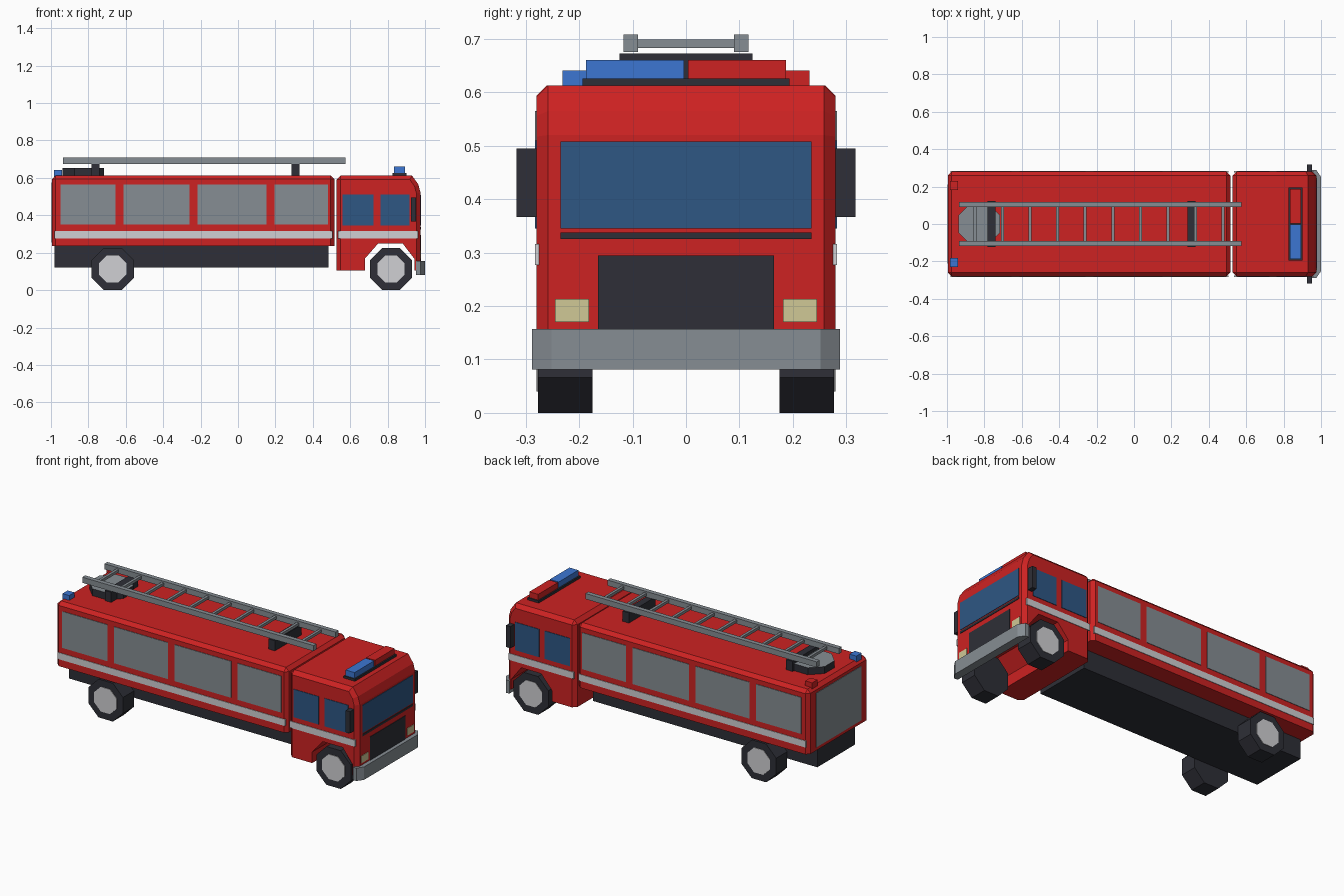
import bpy, bmesh, math
from mathutils import Matrix

if "Cube" in bpy.data.objects:
    bpy.data.objects.remove(bpy.data.objects["Cube"])


def material(name, *srgb):
    lin = [((c / 255 + 0.055) / 1.055) ** 2.4 for c in srgb] + [1.0]
    m = bpy.data.materials.new(name)
    m.use_nodes = True
    m.diffuse_color = lin
    m.node_tree.nodes["Principled BSDF"].inputs["Base Color"].default_value = lin
    return m


RED = material("fire red", 205, 34, 34)
DARK = material("dark rubber", 46, 47, 55)
GREY = material("metal grey", 134, 141, 147)
WHITE = material("pale stripe", 208, 208, 211)
GLASS = material("window blue", 46, 87, 132)
BLUE = material("signal blue", 60, 118, 210)
CREAM = material("headlight cream", 208, 200, 150)


def finish(name, bm, *mats):
    bmesh.ops.recalc_face_normals(bm, faces=bm.faces)
    mesh = bpy.data.meshes.new(name)
    bm.to_mesh(mesh)
    bm.free()
    for m in mats:
        mesh.materials.append(m)
    ob = bpy.data.objects.new(name, mesh)
    bpy.context.collection.objects.link(ob)
    return ob


def box(name, mat, x, y, z, chamfer=0):
    """Box from three (low, high) ranges, optionally chamfered except at the bottom."""
    bm = bmesh.new()
    bmesh.ops.create_cube(bm, size=1)
    for v in bm.verts:
        v.co = [r[0] if c < 0 else r[1] for c, r in zip(v.co, (x, y, z))]
    if chamfer:
        edges = [e for e in bm.edges if max(v.co.z for v in e.verts) > z[0] + 0.01]
        bmesh.ops.bevel(bm, geom=edges, offset=chamfer, segments=1, affect='EDGES')
    return finish(name, bm, mat)


def prism(points, offset):
    """Flat outline extruded along an offset."""
    bm = bmesh.new()
    face = bm.faces.new([bm.verts.new(p) for p in points])
    new = bmesh.ops.extrude_face_region(bm, geom=[face])["geom"]
    bmesh.ops.translate(bm, vec=offset, verts=[g for g in new if isinstance(g, bmesh.types.BMVert)])
    return bm


def octagon(name, mats, apothem, depth, turn, centre):
    """Flat-sided eight-sided drum; a second material goes on its upper face."""
    r = apothem / math.cos(math.pi / 8)
    bm = bmesh.new()
    bmesh.ops.create_cone(bm, cap_ends=True, segments=8, radius1=r, radius2=r, depth=depth)
    bmesh.ops.rotate(bm, verts=bm.verts, matrix=Matrix.Rotation(math.pi / 8, 3, 'Z'))
    # make sure the drum rests on a flat side
    if max(v.co.x for v in bm.verts) > apothem + 0.001:
        bmesh.ops.rotate(bm, verts=bm.verts, matrix=Matrix.Rotation(math.pi / 8, 3, 'Z'))
    if len(mats) > 1:
        for f in bm.faces:
            f.material_index = int(f.calc_center_median().z > depth * 0.4)
    bmesh.ops.rotate(bm, verts=bm.verts, matrix=Matrix.Rotation(turn, 3, 'X'))
    bmesh.ops.translate(bm, verts=bm.verts, vec=centre)
    return finish(name, bm, *mats)


HALF = 0.28          # half the width of the bodywork
SIDES = (("left", 1), ("right", -1))


def span(side, a, b):
    return tuple(sorted((side * a, side * b)))


# Rear body and chassis
box("rear_body", RED, (-0.995, 0.515), (-HALF, HALF), (0.235, 0.613), 0.02)
box("chassis", DARK, (-0.98, 0.485), (-0.175, 0.175), (0.12, 0.24))
box("rear_shutter", GREY, (-0.998, -0.99), (-0.21, 0.21), (0.255, 0.575))

# Cab: side profile with the wheel arch, chamfered along its outer edges
profile = [(0.527, 0.105), (0.68, 0.105), (0.68, 0.17), (0.75, 0.25), (0.88, 0.25),
           (0.945, 0.165), (0.945, 0.105), (0.976, 0.105), (0.976, 0.52),
           (0.964, 0.565), (0.93, 0.613), (0.527, 0.613)]
cab = prism([(x, -HALF, z) for x, z in profile], (0, 2 * HALF, 0))
outer = []
for e in cab.edges:
    a, b = (v.co for v in e.verts)
    along_side = abs(a.y - b.y) < 0.001
    on_outline = max(a.z, b.z) > 0.3
    rear_top = min(a.z, b.z) > 0.6 and max(a.x, b.x) < 0.6
    if (along_side and on_outline) or rear_top:
        outer.append(e)
bmesh.ops.bevel(cab, geom=outer, offset=0.022, segments=1, affect='EDGES')
finish("cab", cab, RED)

# Cab front
FRONT = (0.97, 0.979)
box("windshield", GLASS, FRONT, (-0.235, 0.235), (0.345, 0.508))
box("wiper_strip", DARK, FRONT, (-0.235, 0.235), (0.325, 0.338))
box("grille", DARK, FRONT, (-0.165, 0.165), (0.15, 0.295))
bumper = [(0.952, -0.288), (0.975, -0.288), (1.0, -0.252),
          (1.0, 0.252), (0.975, 0.288), (0.952, 0.288)]
finish("bumper", prism([(x, y, 0.081) for x, y in bumper], (0, 0, 0.076)), GREY)

# Parts repeated on both sides
for label, s in SIDES:
    skin = span(s, HALF - 0.005, HALF + 0.003)
    for i, x in enumerate([(-0.95, -0.655), (-0.612, -0.26), (-0.217, 0.152), (0.195, 0.48)]):
        box(f"{label}_shutter_{i + 1}", GREY, x, skin, (0.35, 0.565))
    for i, x in enumerate([(0.56, 0.725), (0.762, 0.918)]):
        box(f"{label}_cab_window_{i + 1}", GLASS, x, skin, (0.345, 0.51))
    box(f"{label}_body_stripe", WHITE, (-0.98, 0.505), skin, (0.277, 0.316))
    box(f"{label}_cab_stripe", WHITE, (0.535, 0.962), skin, (0.277, 0.316))
    box(f"{label}_mirror", DARK, (0.925, 0.953), span(s, 0.27, 0.317), (0.367, 0.495))
    box(f"{label}_headlight", CREAM, FRONT, span(s, 0.182, 0.245), (0.17, 0.213))
    for end, x in (("rear", -0.67), ("front", 0.818)):
        octagon(f"{label}_{end}_tyre", [DARK], 0.113, 0.102, math.pi / 2, (x, s * 0.226, 0.113))
        octagon(f"{label}_{end}_hub", [WHITE], 0.073, 0.008, math.pi / 2, (x, s * 0.276, 0.113))

# Signal lights: red towards +y, blue towards -y
box("light_bar_base", DARK, (0.826, 0.90), (-0.194, 0.194), (0.605, 0.626))
for colour, mat, s in (("red", RED, 1), ("blue", BLUE, -1)):
    box(f"{colour}_light_bar", mat, (0.834, 0.892), span(s, 0.004, 0.187), (0.62, 0.66))
    box(f"{colour}_rear_beacon", mat, (-0.985, -0.94), span(s, 0.182, 0.231), (0.605, 0.641))

# Ladder on its turntable and supports
octagon("turntable", [DARK, GREY], 0.111, 0.05, 0, (-0.827, 0, 0.629))
for end, x in (("rear", -0.762), ("front", 0.307)):
    box(f"{end}_ladder_support", DARK, (x - 0.021, x + 0.021), (-0.124, 0.124), (0.605, 0.673))
for label, s in SIDES:
    box(f"{label}_ladder_rail", GREY, (-0.935, 0.575), span(s, 0.09, 0.117), (0.675, 0.708))
for i in range(10):
    x = -0.85 + i * 0.1473
    box(f"ladder_rung_{i + 1}", GREY, (x - 0.008, x + 0.008), (-0.095, 0.095), (0.683, 0.699))
